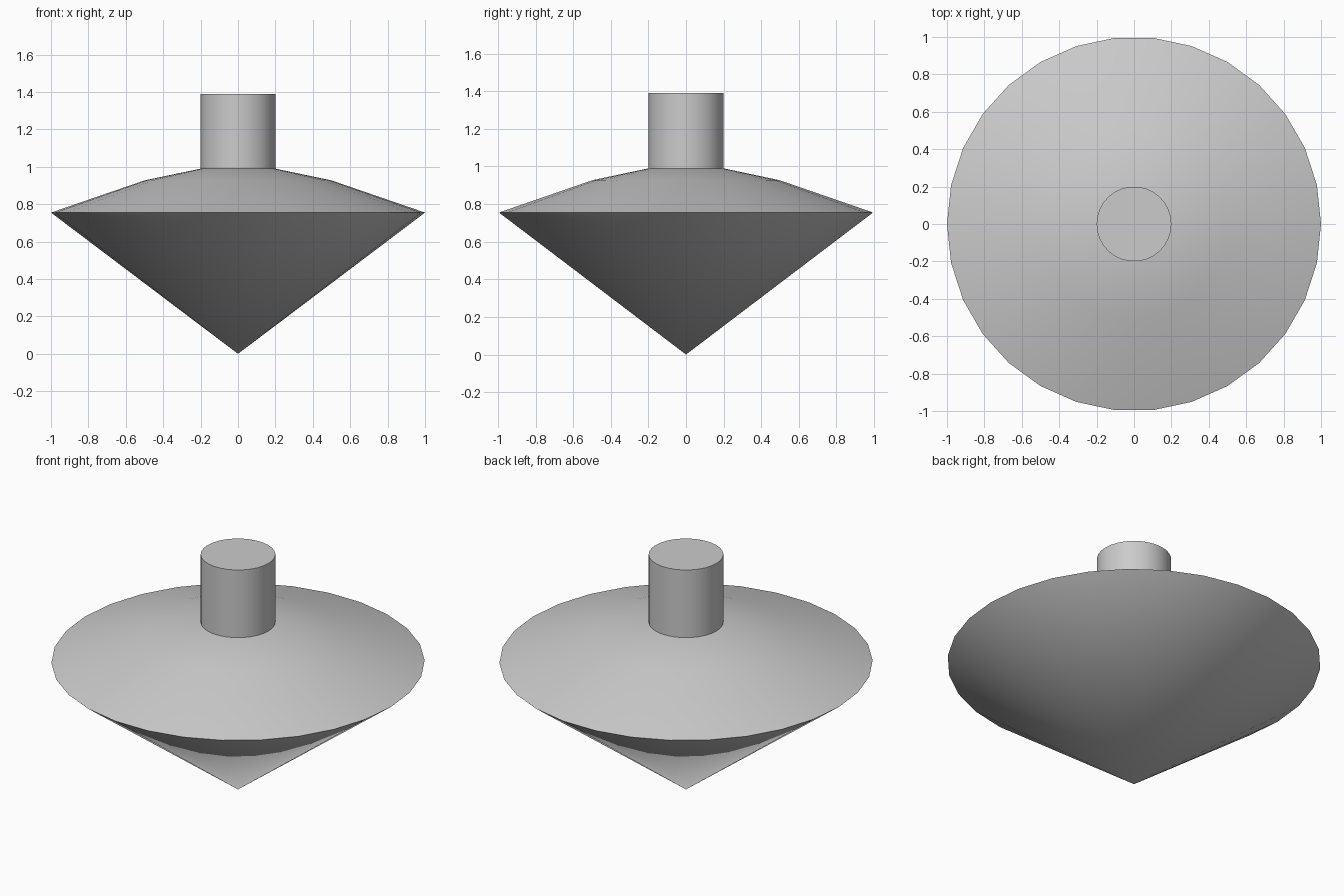
import bpy, bmesh, math

cube = bpy.data.objects.get("Cube")
if cube:
    bpy.data.objects.remove(cube, do_unlink=True)

SIDES = 30

grey = bpy.data.materials.new("plain grey")
grey.use_nodes = True
COLOUR = (0.6, 0.6, 0.6, 1)
grey.diffuse_color = COLOUR
grey.node_tree.nodes["Principled BSDF"].inputs["Base Color"].default_value = COLOUR


def lathe(name, profile, sides=SIDES):
    """Turn a (radius, height) profile, listed bottom to top, around z."""
    bm = bmesh.new()
    rings = []
    for r, z in profile:
        count = sides if r > 0 else 1
        rings.append([bm.verts.new((r * math.cos(math.tau * i / sides),
                                    r * math.sin(math.tau * i / sides), z))
                      for i in range(count)])
    for low, high in zip(rings, rings[1:]):
        for i in range(sides):
            j = (i + 1) % sides
            corners = [low[i % len(low)], low[j % len(low)],
                       high[j % len(high)], high[i % len(high)]]
            bm.faces.new(list(dict.fromkeys(corners)))
    # Flat cap on an open top
    if len(rings[-1]) > 1:
        bm.faces.new(rings[-1])
    bmesh.ops.recalc_face_normals(bm, faces=bm.faces)
    mesh = bpy.data.meshes.new(name)
    bm.to_mesh(mesh)
    bm.free()
    mesh.materials.append(grey)
    obj = bpy.data.objects.new(name, mesh)
    bpy.context.collection.objects.link(obj)
    bpy.ops.object.select_all(action='DESELECT')
    obj.select_set(True)
    bpy.context.view_layer.objects.active = obj
    bpy.ops.object.shade_smooth_by_angle(angle=math.radians(30))
    return obj


# Pointed cone with a shallow domed top
lathe("body", [(0, 0), (1, 0.755), (0.5, 0.927), (0.2, 0.99)])

# Upright cylinder handle, standing on the dome
lathe("handle", [(0.2, 0.985), (0.2, 1.39)])
